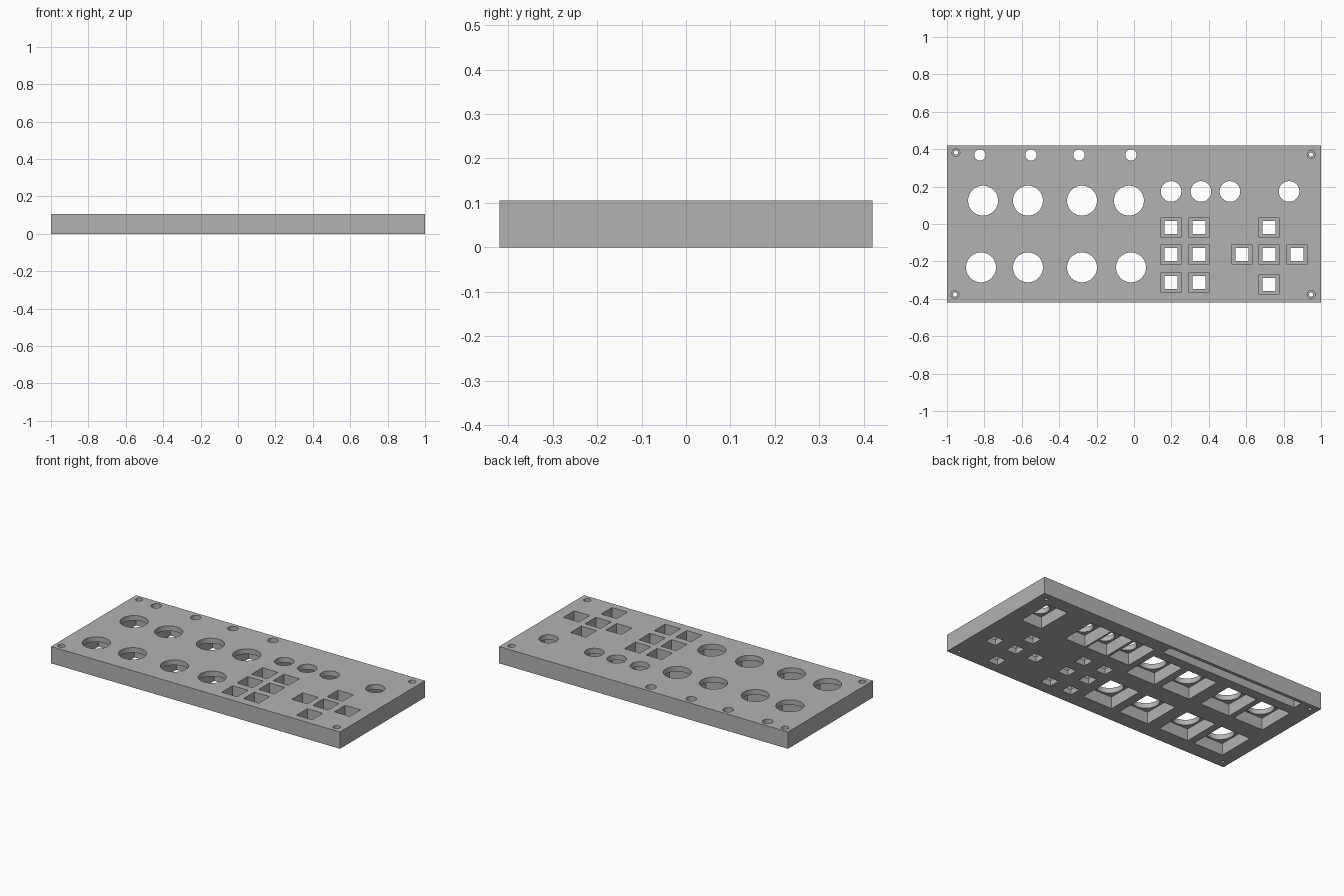
import bpy, bmesh, math
from mathutils import Matrix

cube = bpy.data.objects.get("Cube")
if cube:
    bpy.data.objects.remove(cube, do_unlink=True)

HEIGHT = 0.105
FLOOR = 0.073     # roof of the underside pockets
LEDGE = 0.035     # floor of the button recesses
OVER = 0.02       # cutter overshoot


def add_box(bm, x, y, sx, sy, z0, z1):
    bmesh.ops.create_cube(bm, size=1, matrix=Matrix.Translation((x, y, (z0 + z1) / 2))
                          @ Matrix.Diagonal((sx, sy, z1 - z0, 1)))


def add_hole(bm, x, y, r, z0, z1, sides=48):
    bmesh.ops.create_cone(bm, cap_ends=True, segments=sides, radius1=r, radius2=r,
                          depth=z1 - z0, matrix=Matrix.Translation((x, y, (z0 + z1) / 2)))


def make_object(name, bm):
    mesh = bpy.data.meshes.new(name)
    bm.to_mesh(mesh)
    bm.free()
    ob = bpy.data.objects.new(name, mesh)
    bpy.context.collection.objects.link(ob)
    return ob


# Layout of the panel openings
knobs = [(x, 0.125) for x in (-0.807, -0.567, -0.278, -0.027)]
knobs += [(x, -0.232) for x in (-0.818, -0.567, -0.278, -0.016)]
lamps = [(x, 0.369) for x in (-0.824, -0.551, -0.294, -0.016)]
jacks = [(x, 0.174) for x in (0.198, 0.358, 0.513, 0.829)]
buttons = [(x, y) for x in (0.198, 0.348) for y in (-0.019, -0.163, -0.313)]
buttons += [(0.722, -0.019), (0.722, -0.163), (0.722, -0.323), (0.578, -0.163), (0.872, -0.163)]
screws = [(-0.952, 0.382), (0.947, 0.371), (-0.957, -0.377), (0.947, -0.377)]

# Solid panel block
bm = bmesh.new()
add_box(bm, 0, 0, 2, 0.84, 0, HEIGHT)
panel = make_object("control_panel", bm)

# Openings that run right through
through = bmesh.new()
for group, radius in ((knobs, 0.08), (lamps, 0.03), (jacks, 0.055), (screws, 0.011)):
    for x, y in group:
        add_hole(through, x, y, radius, -OVER, HEIGHT + OVER)
for x, y in buttons:
    add_box(through, x, y, 0.07, 0.07, -OVER, HEIGHT + OVER)

# Button recesses and screw counterbores from the top
recess = bmesh.new()
for x, y in buttons:
    add_box(recess, x, y, 0.107, 0.107, LEDGE, HEIGHT + OVER)
for x, y in screws:
    add_hole(recess, x, y, 0.021, 0.06, HEIGHT + OVER, 32)

# Pockets for the parts behind the panel, from the underside
pocket = bmesh.new()
for x, y in knobs:
    add_box(pocket, x + 0.012, y + 0.03, 0.205, 0.238, -OVER, FLOOR)
for x, y in jacks:
    add_box(pocket, x + 0.004, y + 0.047, 0.143, 0.225, -OVER, FLOOR)
add_box(pocket, -0.40, 0.369, 0.95, 0.062, -OVER, FLOOR)

# Cut each set out of the block
bpy.context.view_layer.objects.active = panel
for name, cut in (("through_cutter", through), ("recess_cutter", recess), ("pocket_cutter", pocket)):
    cutter = make_object(name, cut)
    cutter.hide_render = True
    mod = panel.modifiers.new(name, "BOOLEAN")
    mod.operation = "DIFFERENCE"
    mod.solver = "EXACT"
    mod.object = cutter
    bpy.ops.object.modifier_apply(modifier=name)
    bpy.data.objects.remove(cutter, do_unlink=True)

# Plain grey finish
grey = bpy.data.materials.new("plain_grey")
grey.use_nodes = True
color = (0.45, 0.45, 0.45, 1)
grey.diffuse_color = color
grey.node_tree.nodes["Principled BSDF"].inputs["Base Color"].default_value = color
panel.data.materials.clear()
panel.data.materials.append(grey)

bpy.ops.object.select_all(action="DESELECT")
panel.select_set(True)
bpy.ops.object.shade_smooth_by_angle(angle=math.radians(30))
